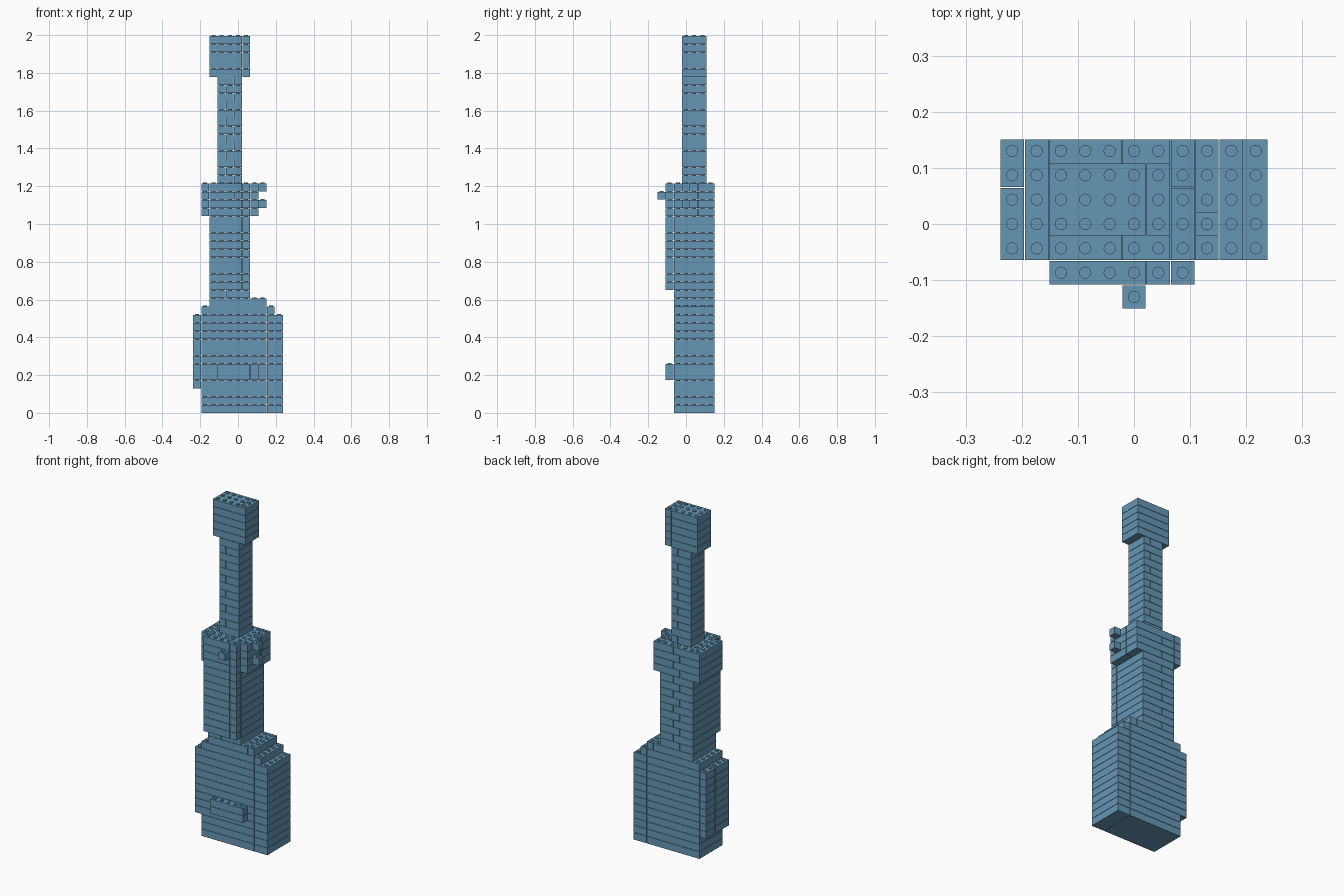
import bpy, bmesh
from mathutils import Matrix

if "Cube" in bpy.data.objects:
    bpy.data.objects.remove(bpy.data.objects["Cube"], do_unlink=True)

PITCH = 0.0434      # one grid cell, same in every direction
GAP = 0.0018        # seam between neighbouring bricks
STUD_R, STUD_H = 0.0108, 0.0054
GRID_X, GRID_Y = 11, 7

blue = bpy.data.materials.new("dusty blue")
blue.use_nodes = True
colour = (0.133, 0.307, 0.462, 1)
blue.diffuse_color = colour
blue.node_tree.nodes["Principled BSDF"].inputs["Base Color"].default_value = colour


def brick(bm, x0, x1, y0, y1, layer):
    """One solid brick covering grid cells, with a round stud on every cell."""
    size = [(n * PITCH - GAP) for n in (x1 - x0, y1 - y0, 1)]
    cx = ((x0 + x1) / 2 - GRID_X / 2) * PITCH
    cy = ((y0 + y1) / 2 - GRID_Y / 2) * PITCH
    base = layer * PITCH
    bmesh.ops.create_cube(bm, size=1, matrix=Matrix.Translation(
        (cx, cy, base + size[2] / 2)) @ Matrix.Diagonal((*size, 1)))
    for i in range(x0, x1):
        for j in range(y0, y1):
            spot = ((i + 0.5 - GRID_X / 2) * PITCH,
                    (j + 0.5 - GRID_Y / 2) * PITCH,
                    base + size[2] + STUD_H / 2)
            bmesh.ops.create_cone(bm, cap_ends=True, segments=16,
                                  radius1=STUD_R, radius2=STUD_R, depth=STUD_H,
                                  matrix=Matrix.Translation(spot))


def stack(name, xs, ys, layers, seams=((),), y_seams=()):
    """Layers of bricks; x seams alternate from layer to layer."""
    bm = bmesh.new()
    y_cuts = [ys[0], *y_seams, ys[1]]
    for layer in range(*layers):
        x_cuts = [xs[0], *seams[layer % len(seams)], xs[1]]
        for x0, x1 in zip(x_cuts, x_cuts[1:]):
            for y0, y1 in zip(y_cuts, y_cuts[1:]):
                brick(bm, x0, x1, y0, y1, layer)
    mesh = bpy.data.meshes.new(name)
    bm.to_mesh(mesh)
    bm.free()
    mesh.materials.append(blue)
    obj = bpy.data.objects.new(name, mesh)
    bpy.context.collection.objects.link(obj)


DEPTH = (2, 7)      # main body depth
FRONT = (1, 2)      # row of bricks in front of the body

# Wide body, with a notch below its right edge
stack("body_base", (1, 11), DEPTH, (0, 3), ((9,),))
stack("body_main", (1, 11), DEPTH, (3, 12), ((9,),))
stack("body_right_edge", (0, 1), DEPTH, (3, 12), y_seams=(5,))
stack("body_front_ledge", (3, 8), FRONT, (4, 6), ((7,),))

# Stepped shoulders
stack("lower_shoulder", (1, 10), DEPTH, (12, 13), ((9,),))
stack("upper_shoulder", (2, 9), DEPTH, (13, 14), ((8,),))

# Lower neck with a raised front strip
stack("lower_neck", (2, 7), DEPTH, (14, 28), ((4,), (5,)))
stack("neck_front_strip", (2, 7), FRONT, (15, 28), ((6,),))

# Collar sides and pegs
stack("collar_right", (1, 2), DEPTH, (24, 28))
stack("collar_left", (7, 8), DEPTH, (24, 28), y_seams=(5,))
for label, layer in (("lower", 25), ("upper", 27)):
    stack(label + "_side_peg", (8, 9), (3, 4), (layer, layer + 1))
stack("front_peg", (5, 6), (0, 1), (26, 27))

# Slim upper neck and block head
stack("upper_neck", (3, 6), (3, 6), (28, 41), ((5,), (4,)))
stack("head", (2, 7), (3, 6), (41, 46), ((6,),))
